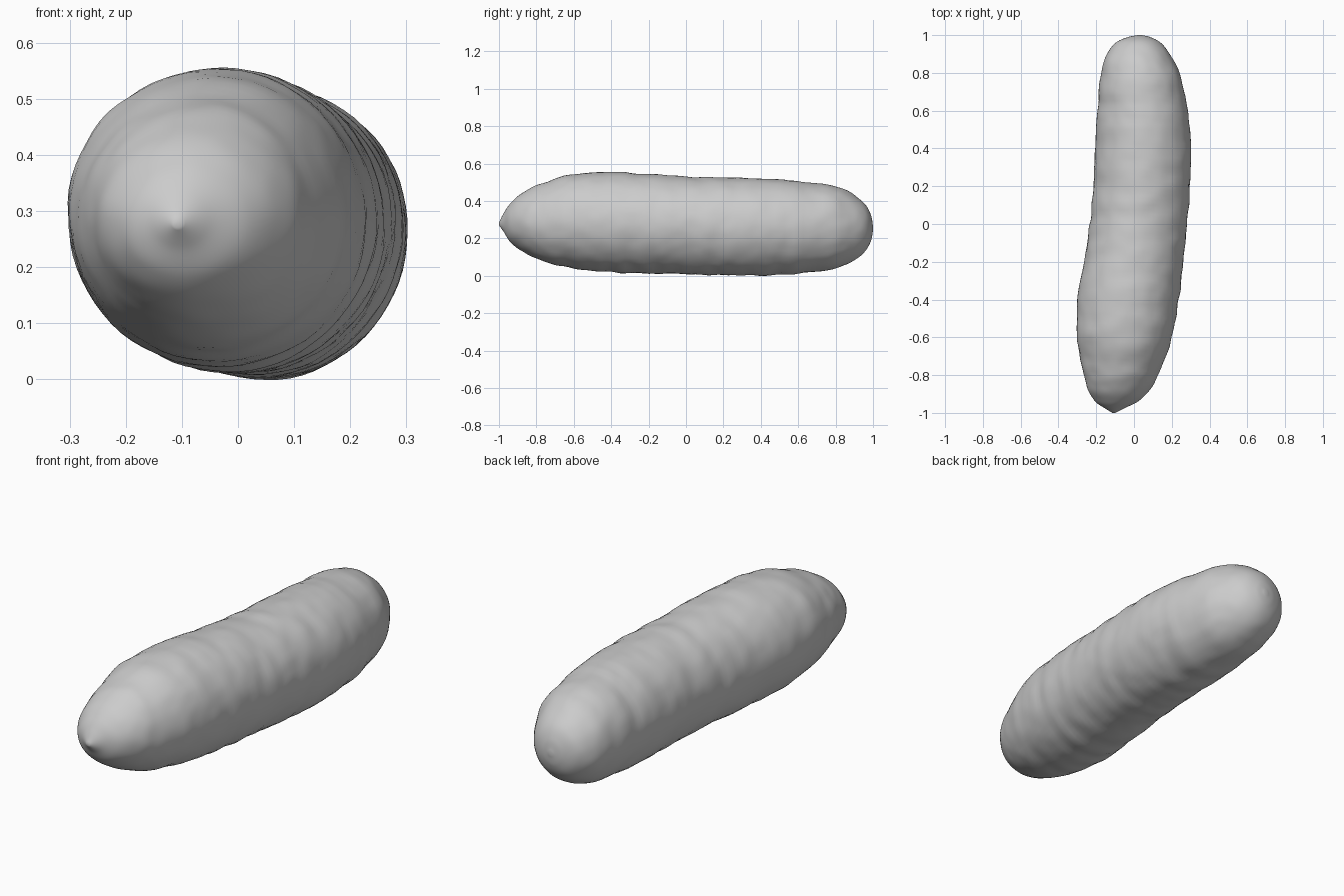
import bpy
import bmesh
import math
from mathutils import Vector, noise

cube = bpy.data.objects.get("Cube")
if cube:
    bpy.data.objects.remove(cube, do_unlink=True)

# Body stations: y, left x, right x, bottom z, top z
STATIONS = [
    (-1, -.115, -.10, .27, .285), (-.975, -.155, -.05, .235, .335),
    (-.94, -.205, .02, .18, .385), (-.88, -.242, .08, .135, .44),
    (-.78, -.27, .135, .083, .492), (-.6, -.30, .2, .04, .545),
    (-.4, -.298, .238, .02, .555), (-.2, -.265, .26, .012, .545),
    (0, -.235, .28, .01, .53), (.2, -.215, .297, .004, .525),
    (.4, -.205, .30, .002, .52), (.6, -.193, .285, .012, .505),
    (.8, -.174, .24, .04, .48), (.9, -.145, .192, .083, .432),
    (.96, -.095, .14, .135, .38), (.99, -.03, .085, .19, .32),
    (1, .02, .04, .245, .265)]
SIDES = 72
STEPS = 8


def spline(a, b, c, d, t):
    # Centripetal blend through the stations, with slopes taken along arc length
    k = [0.0]
    for p, q in ((a, b), (b, c), (c, d)):
        k.append(k[-1] + max((q - p).length ** 0.5, 1e-4))
    s = k[1] + (k[2] - k[1]) * t

    def mix(p, q, i, j):
        return p * ((k[j] - s) / (k[j] - k[i])) + q * ((s - k[i]) / (k[j] - k[i]))
    p, q, r = mix(a, b, 0, 1), mix(b, c, 1, 2), mix(c, d, 2, 3)
    return mix(mix(p, q, 0, 2), mix(q, r, 1, 3), 1, 2)


def sections():
    pts = [Vector(s) for s in STATIONS]
    pts = [pts[0] * 2 - pts[1]] + pts + [pts[-1] * 2 - pts[-2]]
    for i in range(1, len(pts) - 2):
        for j in range(STEPS):
            yield spline(*pts[i - 1:i + 3], j / STEPS)
    yield pts[-2]


def skin_offset(p, out, size):
    # Faint ripples running around the body, plus finer unevenness
    ripple = noise.noise(Vector((p.x * 4, p.y * 13, p.z * 4)))
    fine = noise.noise(p * 18 + Vector((3, 7, 1)))
    return out * (ripple * .006 + fine * .0025) * min(1, size / .2)


# Body lofted from oval rings
bm = bmesh.new()
rings = []
for y, left, right, low, high in sections():
    cx, cz = (left + right) / 2, (low + high) / 2
    rx, rz = (right - left) / 2, (high - low) / 2
    ring = []
    for i in range(SIDES):
        a = math.tau * i / SIDES
        out = Vector((math.cos(a), 0, math.sin(a)))
        p = Vector((cx + rx * out.x, y, cz + rz * out.z))
        ring.append(bm.verts.new(p + skin_offset(p, out, min(rx, rz))))
    rings.append(ring)
for a, b in zip(rings, rings[1:]):
    for i in range(SIDES):
        j = (i + 1) % SIDES
        bm.faces.new((a[i], a[j], b[j], b[i]))
bm.faces.new(rings[0])
bm.faces.new(rings[-1])
bmesh.ops.recalc_face_normals(bm, faces=bm.faces)

mesh = bpy.data.meshes.new("body")
bm.to_mesh(mesh)
bm.free()
for face in mesh.polygons:
    face.use_smooth = True
body = bpy.data.objects.new("body", mesh)
bpy.context.collection.objects.link(body)

# Plain grey skin
skin = bpy.data.materials.new("light grey skin")
skin.use_nodes = True
color = (.6, .6, .6, 1)
skin.diffuse_color = color
skin.node_tree.nodes["Principled BSDF"].inputs["Base Color"].default_value = color
mesh.materials.append(skin)
